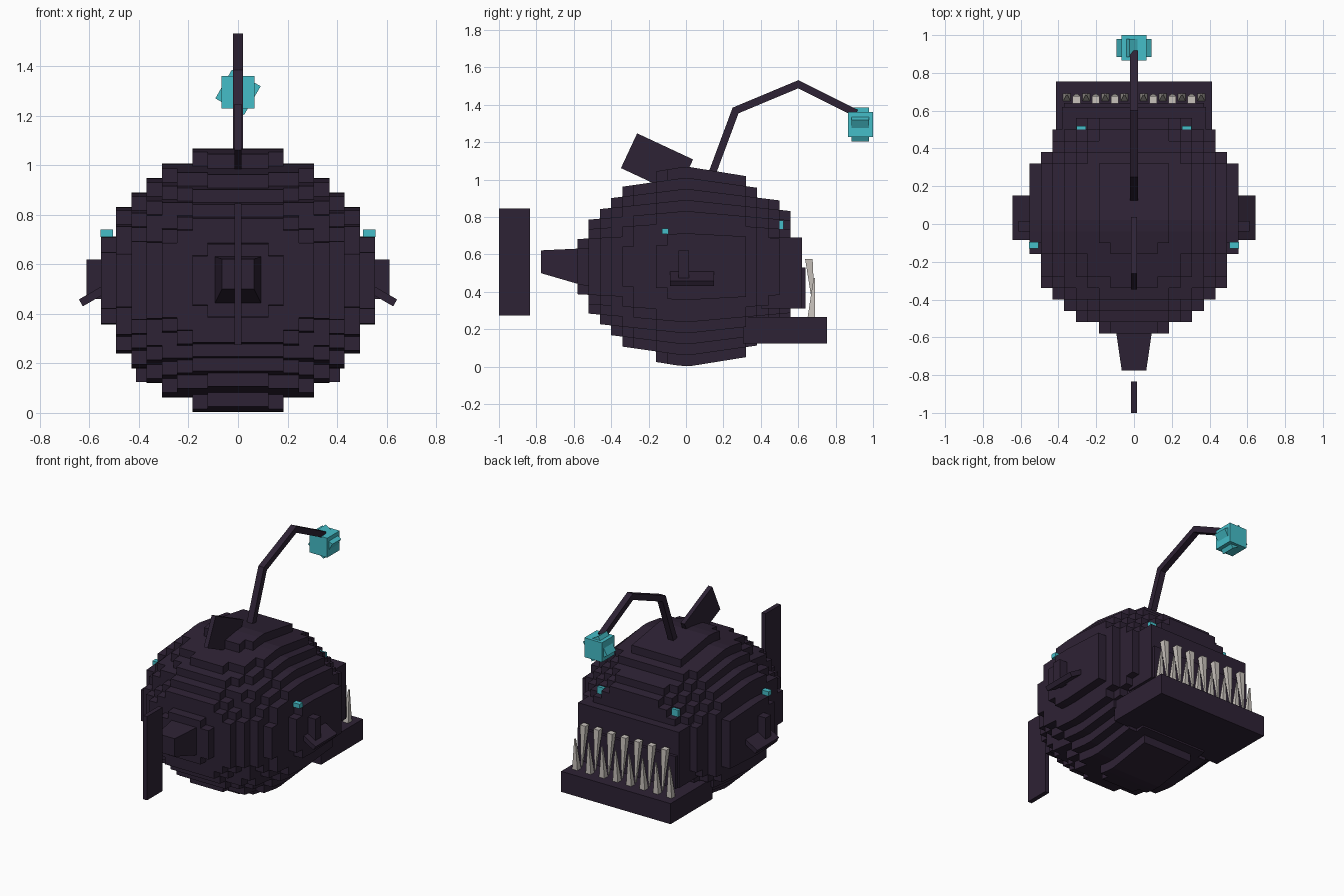
import bpy, bmesh, math
from mathutils import Matrix, Vector

if "Cube" in bpy.data.objects:
    bpy.data.objects.remove(bpy.data.objects["Cube"], do_unlink=True)


def material(name, rgb):
    m = bpy.data.materials.new(name)
    m.use_nodes = True
    m.diffuse_color = (*rgb, 1)
    m.node_tree.nodes["Principled BSDF"].inputs["Base Color"].default_value = (*rgb, 1)
    return m


SKIN = material("dark plum skin", (0.027, 0.016, 0.035))
GLOW = material("glowing teal", (0.06, 0.51, 0.58))
BONE = material("pale bone", (0.58, 0.54, 0.50))


def finish(name, bm, mat):
    bmesh.ops.recalc_face_normals(bm, faces=bm.faces)
    mesh = bpy.data.meshes.new(name)
    bm.to_mesh(mesh)
    bm.free()
    mesh.materials.append(mat)
    ob = bpy.data.objects.new(name, mesh)
    bpy.context.scene.collection.objects.link(ob)
    return ob


def box(name, center, size, mat, angle=0, axis='X'):
    bm = bmesh.new()
    bmesh.ops.create_cube(bm, size=1)
    place = Matrix.Translation(center) @ Matrix.Rotation(math.radians(angle), 4, axis)
    bm.transform(place @ Matrix.Diagonal((*size, 1)))
    return finish(name, bm, mat)


def loft(name, rings, mat):
    """Skin a list of four-cornered rings and cap both ends."""
    bm = bmesh.new()
    loops = [[bm.verts.new(p) for p in ring] for ring in rings]
    for a, b in zip(loops, loops[1:]):
        for i in range(4):
            j = (i + 1) % 4
            bm.faces.new((a[i], a[j], b[j], b[i]))
    bm.faces.new(loops[0])
    bm.faces.new(loops[-1])
    return finish(name, bm, mat)


# Stepped body: disc radius of each slice from tail to mouth, in blocks
RADII = [3.3, 5.2, 6.3, 7.2, 7.9, 8.3, 8.4, 8.8, 9, 9.1, 9.15, 9.15,
         9.15, 9.1, 9, 8.4, 7.4, 7.0, 6.3]
DX, DY, DZ, BACK, MID = 0.0616, 0.06, 0.0595, -0.58, 0.535


def build_body():
    cells = set()
    for row, r in enumerate(RADII):
        for k in range(-9, 9):
            rest = r * r - (k + 0.5) ** 2
            if rest > 0:
                w = round(math.sqrt(rest))
                cells.update((i, row, k) for i in range(-w, w))
    bm = bmesh.new()
    verts = {}

    def corner(p):
        if p not in verts:
            y = BACK + p[1] * DY
            # The layers close in towards both ends
            verts[p] = bm.verts.new((p[0] * DX, y, MID + p[2] * DZ * (1 - 0.3 * abs(y))))
        return verts[p]

    for c in cells:
        for axis in range(3):
            u, v = (axis + 1) % 3, (axis + 2) % 3
            for side in (0, 1):
                near = list(c)
                near[axis] += 2 * side - 1
                if tuple(near) in cells:
                    continue
                quad = []
                for a, b in ((0, 0), (1, 0), (1, 1), (0, 1)):
                    p = list(c)
                    p[axis] += side
                    p[u] += a
                    p[v] += b
                    quad.append(corner(tuple(p)))
                bm.faces.new(quad if side else quad[::-1])
    finish("body", bm, SKIN)


build_body()

# Mouth and jaw
box("upper_mouth", (0, 0.51, 0.50), (0.76, 0.22, 0.38), SKIN)
box("palate", (0, 0.56, 0.42), (0.74, 0.16, 0.22), SKIN)
box("lower_jaw", (0, 0.53, 0.195), (0.825, 0.45, 0.14), SKIN)


# Teeth: tapered four-sided spikes
def tooth(name, x, base, tip):
    rings = []
    for (y, z), h in ((base, 0.02), (tip, 0.004)):
        rings.append([(x + sx * h, y + sy * h, z)
                      for sx, sy in ((-1, -1), (1, -1), (1, 1), (-1, 1))])
    loft(name, rings, BONE)


PITCH = 0.1015
for n in range(8):
    tooth("lower_tooth", (n - 3.5) * PITCH, (0.67, 0.262), (0.686, 0.475))
for n in range(7):
    tooth("upper_tooth", (n - 3) * PITCH, (0.657, 0.575), (0.685, 0.30))

# Tail stem and tail fin
stem = []
for y, w, low, high in ((-0.775, 0.065, 0.5, 0.622), (-0.5, 0.105, 0.42, 0.635)):
    stem.append([(-w, y, low), (w, y, low), (w, y, high), (-w, y, high)])
loft("tail_stem", stem, SKIN)
box("tail_fin", (0, -0.917, 0.56), (0.03, 0.166, 0.57), SKIN)

# Tilted back fin
box("back_fin", (0, -0.155, 1.085), (0.03, 0.33, 0.205), SKIN, -25)

# Lure stalk: square rod with mitred bends
PATH = [Vector(p) for p in ((0, 0.12, 0.98), (0, 0.265, 1.37), (0, 0.6, 1.51), (0, 0.91, 1.355))]
rod = []
for i, p in enumerate(PATH):
    before = (p - PATH[max(i - 1, 0)]).normalized()
    after = (PATH[min(i + 1, 3)] - p).normalized()
    t = (before + after).normalized()
    ref = after if after.length else before
    n = Vector((0, -t.z, t.y)) * 0.02 / max(t.dot(ref), 0.5)
    s = Vector((0.021, 0, 0))
    rod.append([p - s - n, p + s - n, p + s + n, p - s + n])
loft("lure_stalk", rod, SKIN)

# Lure: two crossed blocks
box("lure_block", (0, 0.933, 1.295), (0.132, 0.134, 0.132), GLOW)
box("lure_turned_block", (0, 0.932, 1.295), (0.134, 0.095, 0.134), GLOW, 30, 'Y')

# Paired eyes and side fins
for side, label in ((1, "left"), (-1, "right")):
    box(label + "_front_eye", (side * 0.28, 0.505, 0.757), (0.05, 0.03, 0.05), GLOW)
    box(label + "_side_eye", (side * 0.53, -0.112, 0.725), (0.05, 0.035, 0.03), GLOW)
    box(label + "_fin_post", (side * 0.575, -0.012, 0.54), (0.075, 0.058, 0.16), SKIN)
    box(label + "_fin", (side * 0.585, 0.033, 0.473), (0.115, 0.235, 0.032), SKIN, side * 30, 'Y')
